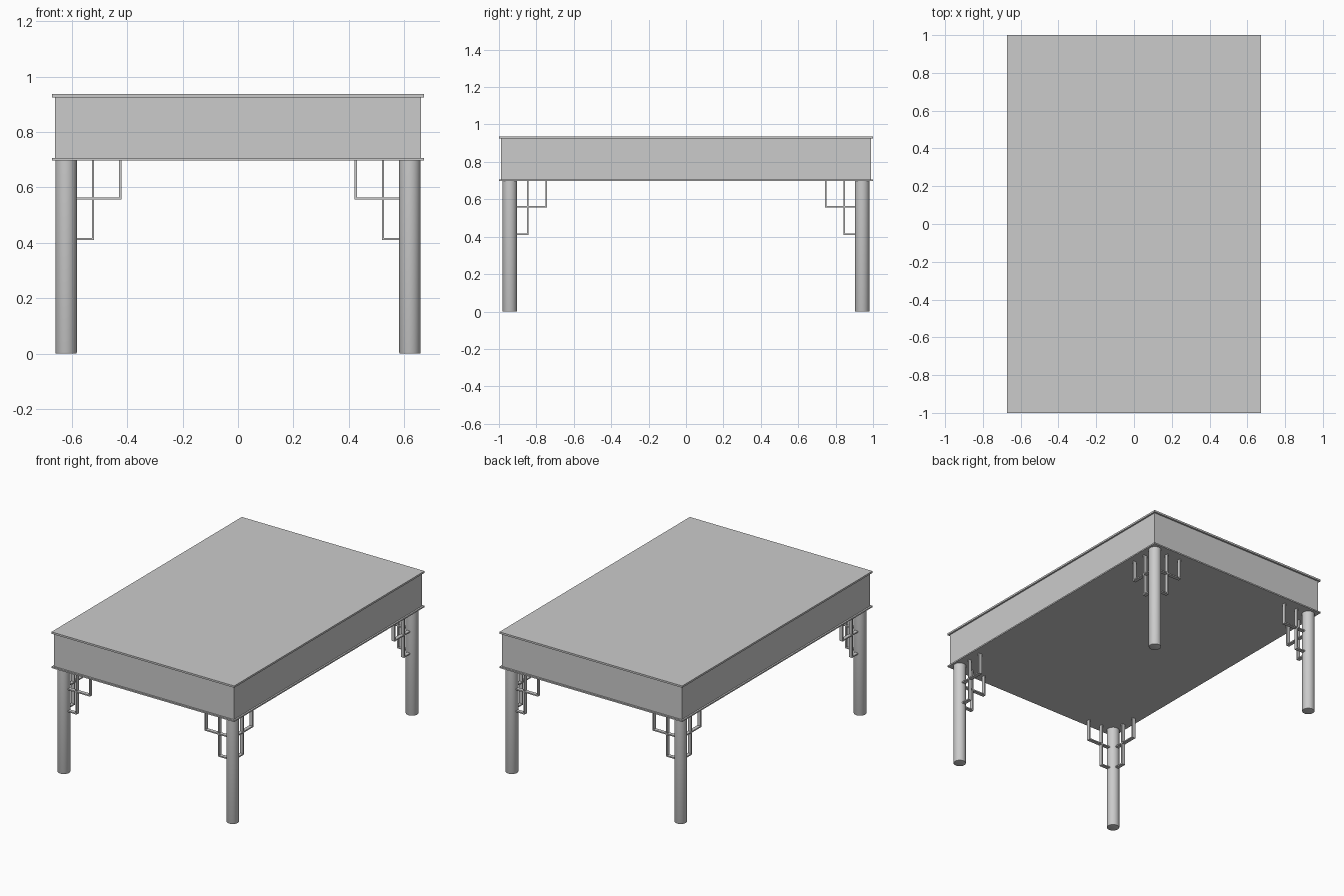
import bpy, bmesh
from mathutils import Vector

if "Cube" in bpy.data.objects:
    bpy.data.objects.remove(bpy.data.objects["Cube"])

LEG_X, LEG_Y, LEG_R = 0.621, 0.942, 0.039
UNDER = 0.697   # underside of the lower board


def finish(name, bm, mirror=False):
    bmesh.ops.recalc_face_normals(bm, faces=bm.faces)
    mesh = bpy.data.meshes.new(name)
    bm.to_mesh(mesh)
    bm.free()
    ob = bpy.data.objects.new(name, mesh)
    bpy.context.collection.objects.link(ob)
    if mirror:
        m = ob.modifiers.new("four_corners", 'MIRROR')
        m.use_axis = (True, True, False)
        m.use_mirror_merge = False
    return ob


def box(name, hx, hy, z0, z1):
    bm = bmesh.new()
    bmesh.ops.create_cube(bm, size=1)
    bmesh.ops.scale(bm, vec=(2 * hx, 2 * hy, z1 - z0), verts=bm.verts)
    bmesh.ops.translate(bm, vec=(0, 0, (z0 + z1) / 2), verts=bm.verts)
    return finish(name, bm)


def bracket(name, direction, reach, bottom, t=0.008, depth=0.024):
    """L-shaped strip running from the leg out and up to the underside."""
    d = Vector(direction)
    side = Vector((d.y, d.x, 0))
    origin = Vector((LEG_X, LEG_Y, 0)) - side * depth / 2
    profile = [(0.03, bottom), (reach, bottom), (reach, UNDER + 0.001),
               (reach - t, UNDER + 0.001), (reach - t, bottom + t), (0.03, bottom + t)]
    bm = bmesh.new()
    face = bm.faces.new([bm.verts.new(origin + d * u + Vector((0, 0, z))) for u, z in profile])
    out = bmesh.ops.extrude_face_region(bm, geom=[face])
    verts = [g for g in out["geom"] if isinstance(g, bmesh.types.BMVert)]
    bmesh.ops.translate(bm, vec=side * depth, verts=verts)
    return finish(name, bm, mirror=True)


# Table body: deep apron between two thin overhanging boards
box("apron", 0.661, 0.988, 0.705, 0.926)
box("table_top", 0.672, 1.0, 0.925, 0.937)
box("lower_board", 0.672, 1.0, UNDER, 0.706)

# Round legs with a slightly eased foot
bm = bmesh.new()
bmesh.ops.create_cone(bm, cap_ends=True, segments=32, radius1=LEG_R, radius2=LEG_R, depth=UNDER)
bmesh.ops.translate(bm, vec=(LEG_X, LEG_Y, UNDER / 2), verts=bm.verts)
foot = [e for e in bm.edges if all(v.co.z < 0.01 for v in e.verts)]
bmesh.ops.bevel(bm, geom=foot, offset=0.004, segments=2, profile=0.5, affect='EDGES')
legs = finish("legs", bm, mirror=True)
bpy.context.view_layer.objects.active = legs
legs.select_set(True)
bpy.ops.object.shade_smooth_by_angle()

# Two nested brackets on each inner side of every leg
for label, direction in (("side", (-1, 0, 0)), ("lengthwise", (0, -1, 0))):
    bracket(f"{label}_wide_bracket", direction, 0.200, 0.556)
    bracket(f"{label}_tall_bracket", direction, 0.101, 0.410)
